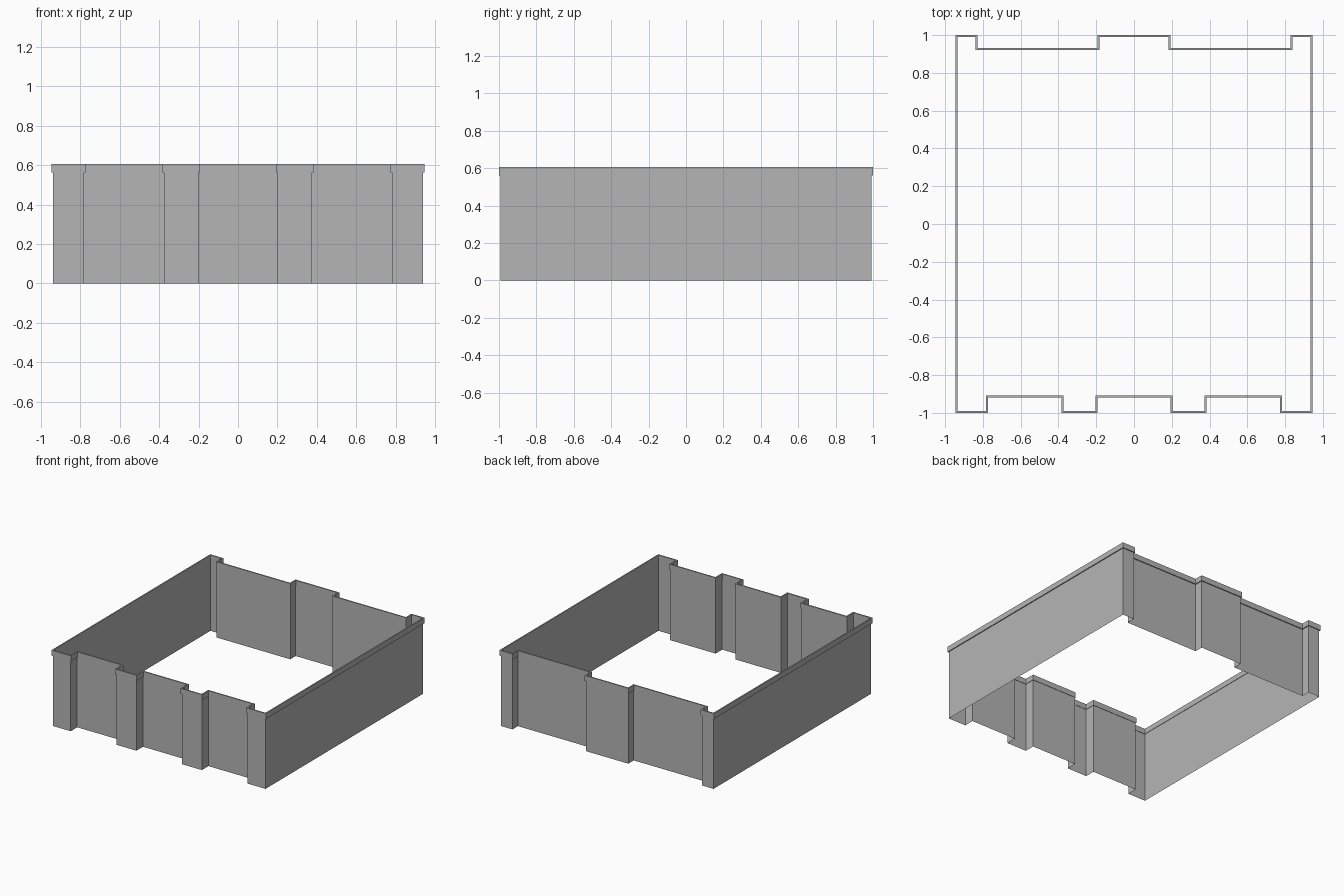
import bpy
import bmesh

cube = bpy.data.objects.get("Cube")
if cube:
    bpy.data.objects.remove(cube, do_unlink=True)

WALL_TOP, CAP_TOP = 0.562, 0.605
LIP_OUT, LIP_IN = 0.0075, -0.003

grey = bpy.data.materials.new("wall_grey")
grey.use_nodes = True
grey.diffuse_color = (0.46, 0.46, 0.46, 1)
grey.node_tree.nodes["Principled BSDF"].inputs["Base Color"].default_value = grey.diffuse_color


def outline(d):
    """Counter-clockwise wall plan, grown outward by d."""
    front, front_recess = -0.9925 - d, -0.91 - d
    back, back_recess = 0.9925 + d, 0.924 + d
    side = 0.9375 + d
    half = [
        (0.2 - d, front_recess), (0.2 - d, front),
        (0.376 + d, front), (0.376 + d, front_recess),
        (0.78 - d, front_recess), (0.78 - d, front),
        (side, front), (side, back),
        (0.835 - d, back), (0.835 - d, back_recess),
        (0.186 + d, back_recess), (0.186 + d, back),
    ]
    return half + [(-x, y) for x, y in reversed(half)]


def loft(name, rings, closed=False):
    """Join matching (outline offset, height) rings with quads."""
    bm = bmesh.new()
    loops = [[bm.verts.new((x, y, z)) for x, y in outline(d)] for d, z in rings]
    pairs = list(zip(loops, loops[1:]))
    if closed:
        pairs.append((loops[-1], loops[0]))
    for low, high in pairs:
        n = len(low)
        for i in range(n):
            j = (i + 1) % n
            bm.faces.new((low[i], low[j], high[j], high[i]))
    mesh = bpy.data.meshes.new(name)
    bm.to_mesh(mesh)
    bm.free()
    mesh.materials.append(grey)
    obj = bpy.data.objects.new(name, mesh)
    bpy.context.scene.collection.objects.link(obj)
    return obj


# Thin perimeter wall with piers and recesses
loft("perimeter_wall", [(0, 0), (0, WALL_TOP)])

# Slightly overhanging coping that follows the wall
loft("coping", [(LIP_OUT, WALL_TOP), (LIP_OUT, CAP_TOP),
                (LIP_IN, CAP_TOP), (LIP_IN, WALL_TOP)], closed=True)
